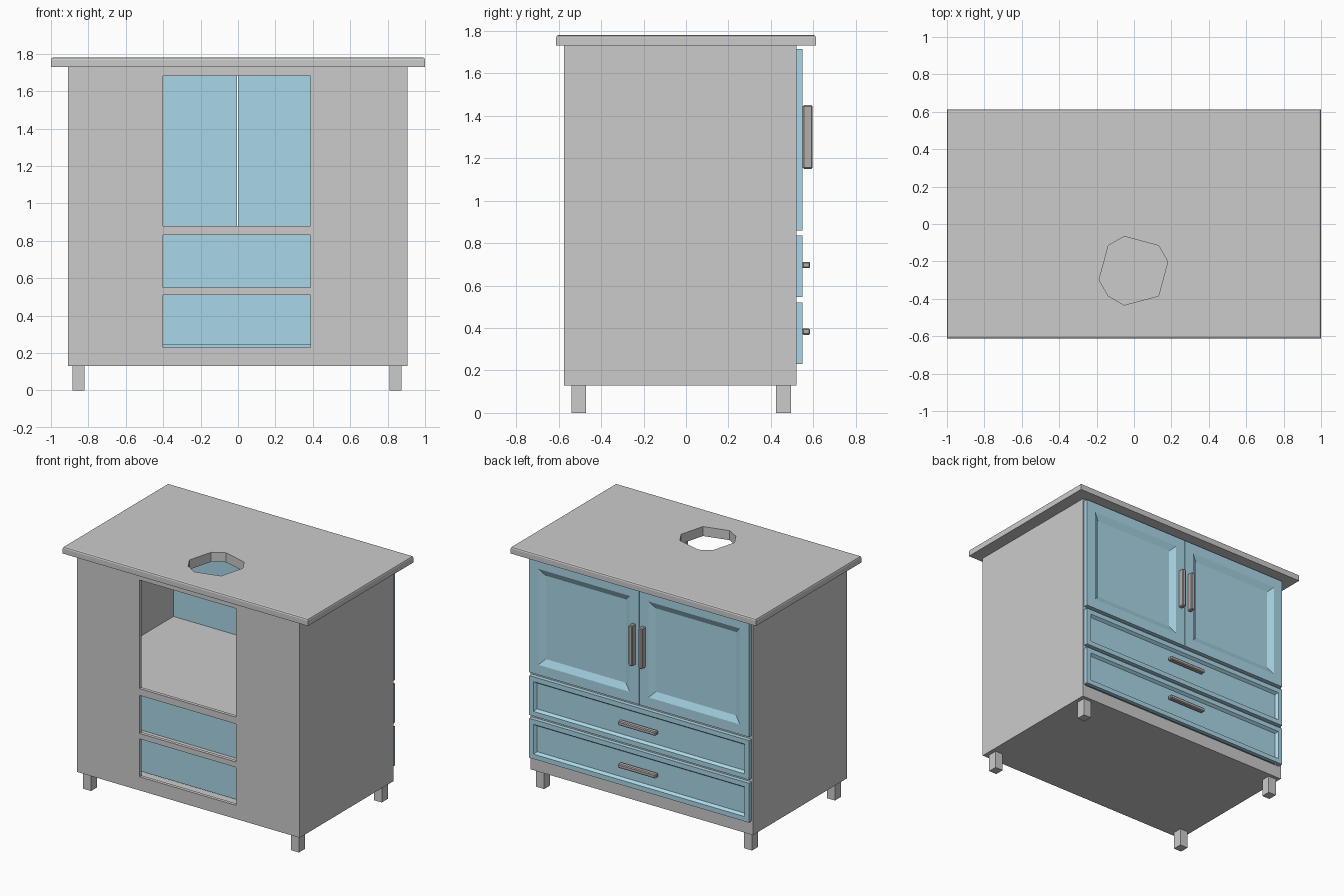
import bpy, bmesh, math
from mathutils import Vector

if "Cube" in bpy.data.objects:
    bpy.data.objects.remove(bpy.data.objects["Cube"])

def material(name, rgb):
    m = bpy.data.materials.new(name)
    m.diffuse_color = (*rgb, 1)
    m.use_nodes = True
    m.node_tree.nodes["Principled BSDF"].inputs["Base Color"].default_value = m.diffuse_color
    return m

BLUE = material("blue_paint", (0.40, 0.68, 0.80))
METAL = material("handle_metal", (0.45, 0.42, 0.41))

def finish(name, bm, mat=None):
    bmesh.ops.recalc_face_normals(bm, faces=bm.faces[:])
    me = bpy.data.meshes.new(name)
    bm.to_mesh(me)
    bm.free()
    ob = bpy.data.objects.new(name, me)
    bpy.context.collection.objects.link(ob)
    if mat:
        me.materials.append(mat)
    return ob

def box_bm(x, y, z):
    bm = bmesh.new()
    bmesh.ops.create_cube(bm, size=1)
    for v in bm.verts:
        v.co = Vector([r[0] if c < 0 else r[1] for c, r in zip(v.co, (x, y, z))])
    return bm

def box(name, x, y, z, mat=None, bevel=0):
    bm = box_bm(x, y, z)
    if bevel:
        bmesh.ops.bevel(bm, geom=bm.edges[:], offset=bevel, segments=1, affect='EDGES')
    return finish(name, bm, mat)

def cut(ob, cutter):
    m = ob.modifiers.new("cut", 'BOOLEAN')
    m.operation, m.solver, m.object = 'DIFFERENCE', 'EXACT', cutter
    cutter.hide_render = True
    cutter.hide_set(True)

def recessed_panel(name, x, z, frame, slope, depth):
    # Slab on the +y side with a sloped recess in its face
    bm = box_bm(x, (0.52, 0.55), z)
    bm.normal_update()
    face = [f for f in bm.faces if f.normal.y > 0.9]
    bmesh.ops.inset_region(bm, faces=face, thickness=frame)
    bmesh.ops.inset_region(bm, faces=face, thickness=slope)
    for v in face[0].verts:
        v.co.y -= depth
    return finish(name, bm, BLUE)

# Cabinet carcass: hollow compartments and openings in the front panel
body = box("cabinet_body", (-0.91, 0.905), (-0.575, 0.52), (0.13, 1.73))
compartments = [((0.225, 0.515), (0.23, 0.51)),
                ((0.545, 0.833), (0.55, 0.83)),
                ((0.863, 1.71), (0.88, 1.68))]
for i, (inner, opening) in enumerate(compartments):
    cut(body, box(f"compartment_cutter_{i}", (-0.89, 0.885), (-0.55, 0.60), inner))
    cut(body, box(f"opening_cutter_{i}", (-0.40, 0.387), (-0.70, -0.50), opening))

# Countertop with chamfered upper edges
bm = box_bm((-1, 1), (-0.613, 0.613), (1.73, 1.78))
top_edges = [e for e in bm.edges if all(v.co.z > 1.77 for v in e.verts)]
bmesh.ops.bevel(bm, geom=top_edges, offset=0.012, segments=2, profile=0.5, affect='EDGES')
countertop = finish("countertop", bm)

# Twelve-sided basin hole through the countertop and carcass top
bm = bmesh.new()
bmesh.ops.create_cone(bm, cap_ends=True, segments=12, radius1=0.19, radius2=0.19, depth=0.3)
for v in bm.verts:
    r, a = 0.19, round((math.atan2(v.co.y, v.co.x) - math.pi / 12) / (math.pi / 6))
    a = a * math.pi / 6 + math.pi / 12
    if abs(math.hypot(v.co.x, v.co.y) - r) < 0.01:
        v.co.x, v.co.y = r * math.cos(a), r * math.sin(a)
    v.co += Vector((-0.003, -0.25, 1.75))
hole = finish("basin_hole_cutter", bm)
cut(countertop, hole)
cut(body, hole)

# Doors and their upright handles
for side, x in (("left", (0.0, 0.893)), ("right", (-0.898, -0.005))):
    recessed_panel(f"door_{side}", x, (0.86, 1.715), 0.105, 0.065, 0.022)
    c = 0.037 if side == "left" else -0.043
    box(f"door_handle_{side}", (c - 0.016, c + 0.016), (0.55, 0.597), (1.15, 1.45), METAL, 0.006)

# Drawers: fronts, boxes and level handles
for name, z, bz, hz in (("lower", (0.23, 0.52), (0.243, 0.513), 0.383),
                        ("upper", (0.545, 0.835), (0.547, 0.831), 0.697)):
    recessed_panel(f"drawer_front_{name}", (-0.898, 0.893), z, 0.05, 0.02, 0.02)
    box(f"drawer_box_{name}", (-0.87, 0.865), (-0.52, 0.525), bz, BLUE)
    box(f"drawer_handle_{name}", (-0.16, 0.15), (0.548, 0.585), (hz - 0.015, hz + 0.015), METAL, 0.006)

# Legs
for xs, x in (("right", (-0.885, -0.82)), ("left", (0.81, 0.875))):
    for ys, y in (("front", (-0.54, -0.47)), ("back", (0.425, 0.495))):
        box(f"leg_{ys}_{xs}", x, y, (0, 0.135))
